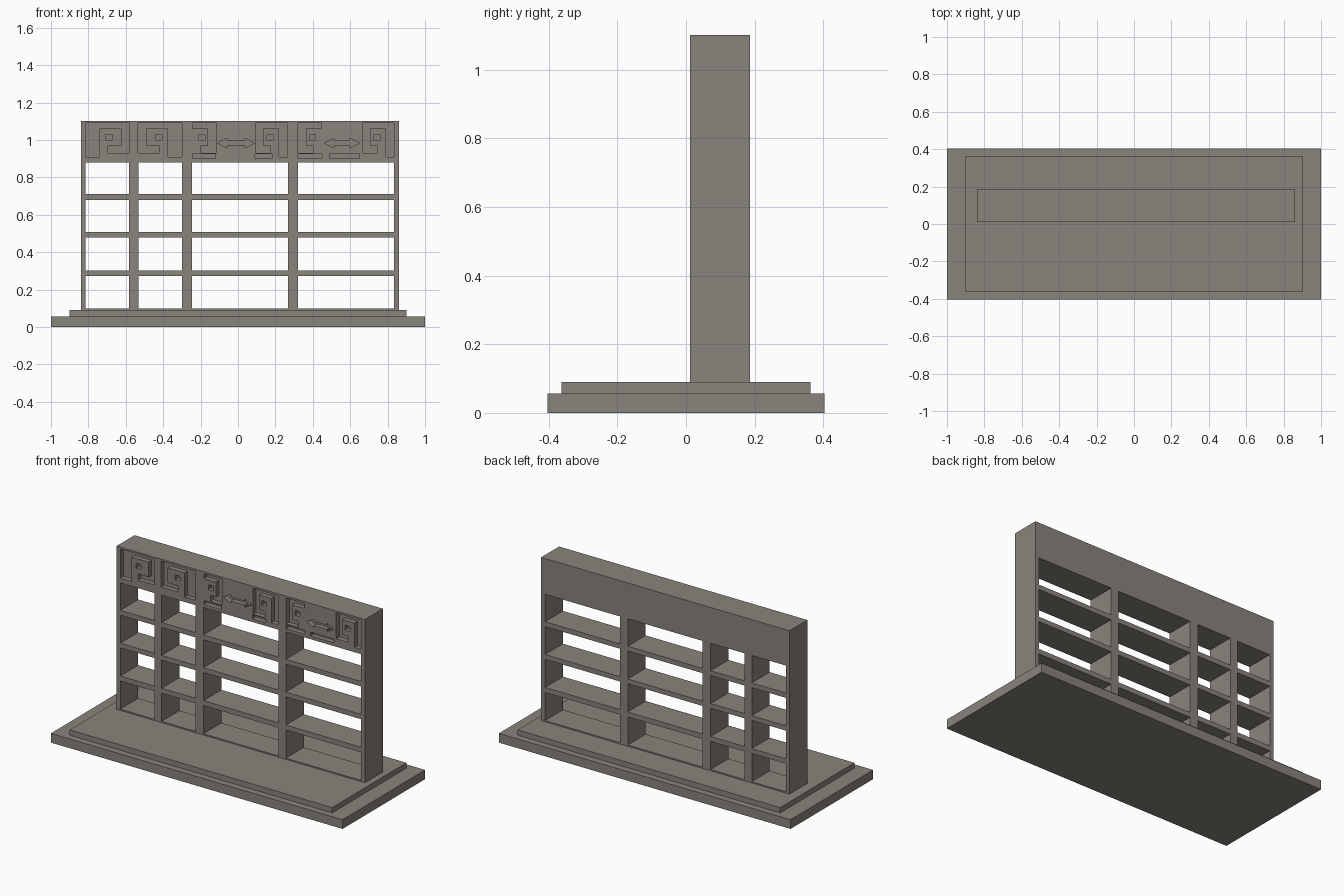
import bpy, bmesh
from mathutils import Matrix, Vector
from mathutils.geometry import delaunay_2d_cdt

cube = bpy.data.objects.get("Cube")
if cube:
    bpy.data.objects.remove(cube, do_unlink=True)

stone = bpy.data.materials.new("warm grey stone")
stone.use_nodes = True
colour = (0.25, 0.227, 0.2, 1)
stone.diffuse_color = colour
stone.node_tree.nodes["Principled BSDF"].inputs["Base Color"].default_value = colour


def finish(name, bm):
    bmesh.ops.remove_doubles(bm, verts=bm.verts, dist=0.0002)
    bmesh.ops.recalc_face_normals(bm, faces=bm.faces)
    mesh = bpy.data.meshes.new(name)
    bm.to_mesh(mesh)
    bm.free()
    mesh.materials.append(stone)
    bpy.context.collection.objects.link(bpy.data.objects.new(name, mesh))


def slab(name, half_x, half_y, z0, z1):
    bm = bmesh.new()
    size = Matrix.Diagonal((2 * half_x, 2 * half_y, z1 - z0, 1))
    bmesh.ops.create_cube(bm, size=1, matrix=Matrix.Translation((0, 0, (z0 + z1) / 2)) @ size)
    finish(name, bm)


def rect(x0, x1, z0, z1):
    return [(x0, z0), (x1, z0), (x1, z1), (x0, z1)]


def add_face(bm, points):
    bm.faces.new([bm.verts.new(p) for p in points])


def add_sides(bm, loop, y0, y1):
    """Walls running back from a closed outline."""
    for (xa, za), (xb, zb) in zip(loop, loop[1:] + loop[:1]):
        add_face(bm, [(xa, y0, za), (xb, y0, zb), (xb, y1, zb), (xa, y1, za)])


def inside(point, loop):
    """Even-odd test of a point against a closed outline."""
    x, z = point
    odd = False
    for (xa, za), (xb, zb) in zip(loop, loop[1:] + loop[:1]):
        if (za > z) != (zb > z) and x < xa + (z - za) / (zb - za) * (xb - xa):
            odd = not odd
    return odd


def add_sheet(bm, border, holes, y):
    """Flat sheet inside the border, open at the holes."""
    points, edges = [], []
    for loop in [border] + holes:
        start, count = len(points), len(loop)
        points += [Vector(p) for p in loop]
        edges += [(start + i, start + (i + 1) % count) for i in range(count)]
    flat, _, triangles, *_ = delaunay_2d_cdt(points, edges, [], 0, 0.00001)
    for triangle in triangles:
        corners = [flat[i] for i in triangle]
        centre = sum(corners, Vector((0, 0))) / len(corners)
        if not any(inside(centre, hole) for hole in holes):
            add_face(bm, [(p.x, y, p.y) for p in corners])


# Header ornament outlines: hooked key frets with an eye, and double arrows
LOW, HIGH = 0.91, 1.09


def fret(x, side, band, width):
    """Hooked key groove: band is its outer strip, side mirrors it."""
    top, inner = HIGH - 0.03, width - 0.042
    hook = [(width, HIGH), (width, 0.93), (band + 0.045, 0.93),
            (band + 0.045, 0.968), (inner, 0.968), (inner, top)]
    if band:
        outline = [(0, LOW), (0, HIGH)] + hook + [(band, top), (band, LOW)]
    else:
        outline = [(0, top), (0, HIGH)] + hook
    eye = rect(band + 0.032, band + 0.066, 1.0, 1.03)
    return [[(x + side * u, z) for u, z in loop] for loop in (outline, eye)]


def arrow(x0, x1):
    mid, head, z = (x0 + x1) / 2, 0.05, 0.983
    half = [(x0, z), (x0 + head, z + 0.026), (x0 + head, z + 0.013)]
    upper = half + [(2 * mid - x, h) for x, h in reversed(half)]
    return upper + [(x, 2 * z - h) for x, h in reversed(upper[1:-1])]


# Stepped base
slab("base_slab", 1, 0.404, 0, 0.057)
slab("base_step", 0.9, 0.363, 0.057, 0.09)

# Shelf wall: four columns of open bays below a carved header
FRONT, BACK, DEPTH = 0.012, 0.187, 0.03
border = rect(-0.84, 0.862, 0.09, 1.102)
columns = [(-0.815, -0.582), (-0.532, -0.3), (-0.245, 0.268), (0.32, 0.835)]
rows = [(0.098, 0.272), (0.303, 0.477), (0.507, 0.68), (0.71, 0.88)]
bays = [rect(*column, *row) for column in columns for row in rows]

carvings = [arrow(-0.108, 0.087), arrow(0.462, 0.65)]
for x, side, band, width in [(-0.815, 1, 0.075, 0.235), (-0.3, -1, 0.075, 0.235),
                             (-0.243, 1, 0, 0.125), (0.265, -1, 0.045, 0.17),
                             (0.447, -1, 0, 0.125), (0.835, -1, 0.045, 0.17)]:
    carvings += fret(x, side, band, width)
# Short bars beneath the open frets
for x0, x1 in [(-0.243, -0.12), (0.09, 0.185), (0.32, 0.45), (0.49, 0.65)]:
    carvings.append(rect(x0, x1, LOW - 0.01, LOW + 0.014))

bm = bmesh.new()
add_sheet(bm, border, bays + carvings, FRONT)
add_sheet(bm, border, bays, BACK)
for loop in [border] + bays:
    add_sides(bm, loop, FRONT, BACK)
for loop in carvings:
    add_sides(bm, loop, FRONT, FRONT + DEPTH)
    add_face(bm, [(x, FRONT + DEPTH, z) for x, z in loop])
finish("shelf_wall", bm)
